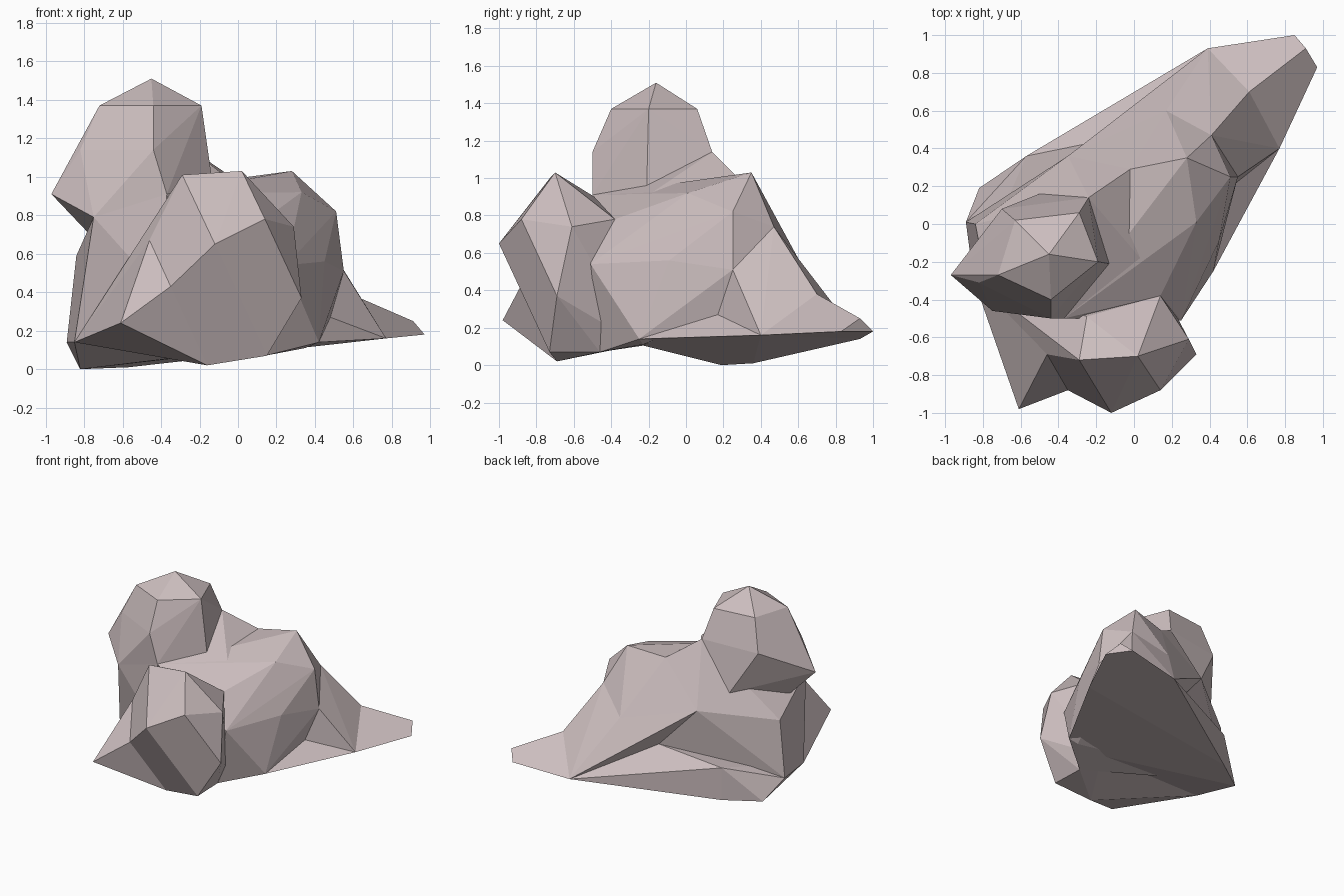
import bpy
import bmesh
import math
from mathutils import Vector

cube = bpy.data.objects.get("Cube")
if cube:
    bpy.data.objects.remove(cube, do_unlink=True)

# One dusty rose-grey stone colour for the whole formation
stone = bpy.data.materials.new("rose_grey_stone")
stone.use_nodes = True
colour = (0.6, 0.51, 0.515, 1)
stone.diffuse_color = colour
shader = next(n for n in stone.node_tree.nodes if n.type == "BSDF_PRINCIPLED")
shader.inputs["Base Color"].default_value = colour
shader.inputs["Roughness"].default_value = 0.9


def boulder(name, corners):
    """Chisel a flat-faced rock: the hull around its corners, in hundredths."""
    bm = bmesh.new()
    for corner in corners:
        bm.verts.new(Vector(corner) / 100)
    hull = bmesh.ops.convex_hull(bm, input=bm.verts[:])
    loose = {v for v in hull["geom_interior"] + hull["geom_unused"]
             if isinstance(v, bmesh.types.BMVert) and v.is_valid}
    bmesh.ops.delete(bm, geom=list(loose), context="VERTS")
    # Merge nearly coplanar triangles into broad facets
    bmesh.ops.dissolve_limit(bm, angle_limit=math.radians(3),
                             verts=bm.verts[:], edges=bm.edges[:])
    bmesh.ops.recalc_face_normals(bm, faces=bm.faces[:])
    mesh = bpy.data.meshes.new(name)
    bm.to_mesh(mesh)
    bm.free()
    mesh.materials.append(stone)
    rock = bpy.data.objects.new(name, mesh)
    bpy.context.collection.objects.link(rock)
    return rock


# Corners shared by neighbouring rocks, so that their seams meet
crest = (28, 35, 103)
crest_back = (41, 47, 74)
crest_foot = (55, 25, 51)
back_rib = (17, 60, 57)
back_knee = (-8, 46, 37)
back_hip = (-35, 36, 67)
back_neck = (-50, 16, 78)
saddle = (-2, 29, 99)
plateau = (33, 1, 92)
plateau_end = (-37, -50, 91)
valley = (5, -20, 91)
hollow = (48, 17, 27)
hollow_top = (46, -1, 38)
side_foot = (42, -25, 14)
notch_top = (14, -38, 78)
notch_foot = (14, -46, 7)
underside = (10, -25, 11)
left_foot = (-85, -29, 14)
back_foot = (-89, 1, 14)
left_wall = (-84, 0, 59)
wall_top = (-78, -22, 71)
shoulder = (-75, -46, 79)
nape = (-24, 14, 114)
brow = (-44, -50, 114)
chin = (-13, -21, 95)
tail_ridge = (61, 70, 38)
tail_back = (39, 93, 14)
tail_front = (77, 40, 16)
gully = (-35, -88, 43)
ledge = (-46, -69, 67)
keel = (-16, -69, 2)

# Upright mass carrying the crest
boulder("crest_mass", [
    crest, crest_back, crest_foot, back_rib, back_knee, back_hip, saddle,
    plateau, plateau_end, valley, hollow, hollow_top, side_foot, notch_top,
    notch_foot, back_foot, (25, -51, 54), (51, 25, 82), (45, -9, 56),
    (35, -23, 11),
])

# Rear slope falling from the crest to the tail
boulder("rear_slope", [
    crest_back, crest_foot, back_rib, back_knee, back_hip, hollow,
    tail_ridge, tail_back, tail_front,
])

# Low slab that the other rocks stand on
boulder("base_slab", [
    left_foot, back_foot, side_foot, hollow, back_knee, underside,
    tail_back, tail_front,
    (-57, 36, 27), (-43, 41, 27), (-82, 19, 0), (-57, 36, 1),
])

# Thin tail running out to the back
boulder("tail_slab", [
    tail_ridge, tail_back, tail_front,
    (91, 93, 25), (85, 100, 18), (97, 83, 18), (40, 50, 30),
])

# Column joining the crest and the top boulder
boulder("neck_column", [
    left_foot, back_foot, left_wall, wall_top, shoulder, nape, chin, saddle,
    valley, plateau_end, back_neck, back_hip, (-40, -50, 40),
])

# Faceted boulder balanced on top
boulder("top_boulder", [
    brow, nape, shoulder, wall_top, chin, plateau_end, back_neck,
    (-45, -16, 151), (-72, -27, 137), (-44, -40, 137), (-19, -20, 137),
    (-29, 6, 137), (-63, 2, 137),
    (-82, -31, 114), (-97, -27, 91), (-70, 8, 112),
])

# Large rounded boulder at the front
boulder("front_boulder", [
    gully, ledge, keel, notch_top, notch_foot, left_foot, underside,
    (-29, -72, 101), (-25, -49, 90), (33, -69, 37), (29, -61, 74),
    (2, -70, 103), (-12, -100, 65), (14, -88, 78), (15, -73, 7),
])

# Pointed wedge leaning on the front boulder
boulder("front_wedge", [
    gully, ledge, keel, left_foot, (-61, -98, 24),
])
